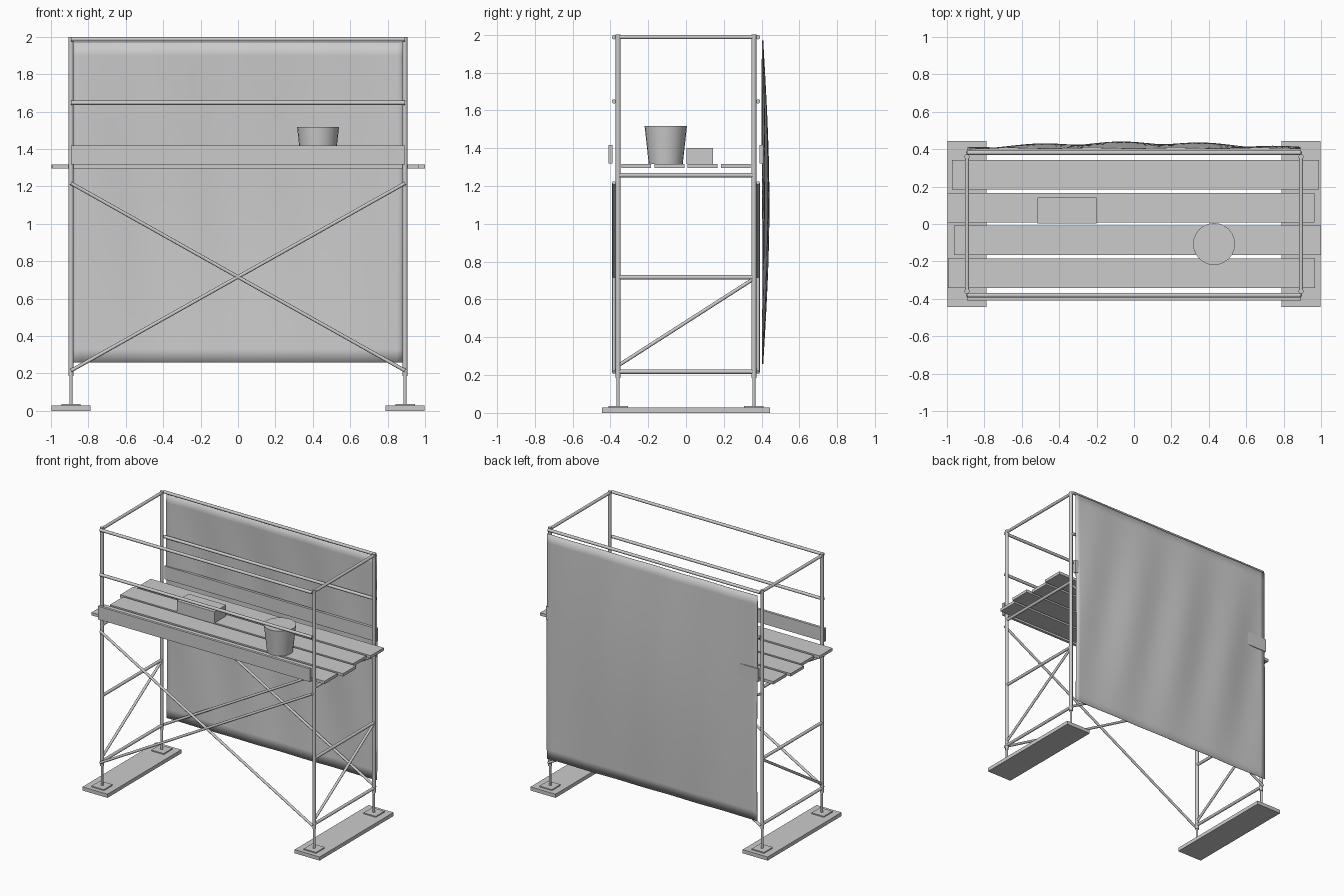
import bpy, bmesh, math
from mathutils import Vector

if "Cube" in bpy.data.objects:
    bpy.data.objects.remove(bpy.data.objects["Cube"])

PX, PY = 0.893, 0.359      # post positions


def add(name, bm, smooth=True):
    me = bpy.data.meshes.new(name)
    bmesh.ops.recalc_face_normals(bm, faces=bm.faces)
    bm.to_mesh(me)
    bm.free()
    ob = bpy.data.objects.new(name, me)
    bpy.context.collection.objects.link(ob)
    if smooth:
        bpy.ops.object.select_all(action='DESELECT')
        bpy.context.view_layer.objects.active = ob
        ob.select_set(True)
        bpy.ops.object.shade_smooth_by_angle(angle=math.radians(40))
    return ob


def tube(name, a, b, r, r2=None, n=12):
    a, b = Vector(a), Vector(b)
    d = b - a
    bm = bmesh.new()
    bmesh.ops.create_cone(bm, cap_ends=True, segments=n, radius1=r,
                          radius2=r if r2 is None else r2, depth=d.length)
    bm.transform(d.to_track_quat('Z', 'Y').to_matrix().to_4x4())
    bmesh.ops.translate(bm, verts=bm.verts, vec=(a + b) / 2)
    return add(name, bm)


def box(name, lo, hi):
    bm = bmesh.new()
    bmesh.ops.create_cube(bm, size=1)
    lo, hi = Vector(lo), Vector(hi)
    bmesh.ops.scale(bm, verts=bm.verts, vec=hi - lo)
    bmesh.ops.translate(bm, verts=bm.verts, vec=(lo + hi) / 2)
    return add(name, bm, False)


for sx, side in ((-1, "left"), (1, "right")):
    x = sx * PX
    # timber sole board under each end frame
    box(f"{side}_sole_board", (x - 0.105, -0.444, 0), (x + 0.105, 0.444, 0.028))
    # posts on screw jacks
    for sy, face in ((-1, "front"), (1, "back")):
        y = sy * PY
        tag = f"{side}_{face}"
        box(f"{tag}_base_plate", (x - 0.052, y - 0.052, 0.028), (x + 0.052, y + 0.052, 0.036))
        tube(f"{tag}_jack_screw", (x, y, 0.036), (x, y, 0.22), 0.0085)
        tube(f"{tag}_post", (x, y, 0.185), (x, y, 2.0), 0.0135)
    # end frame rungs and diagonal
    for i, z in enumerate((0.218, 0.717, 1.257, 1.988)):
        tube(f"{side}_rung_{i}", (x, -PY, z), (x, PY, z), 0.0115)
    tube(f"{side}_end_diagonal", (x, -PY, 0.25), (x, PY, 0.71), 0.0095)

for sy, face in ((-1, "front"), (1, "back")):
    # guard rails
    y = sy * 0.381
    for z, nm in ((1.647, "mid_rail"), (1.987, "top_rail")):
        tube(f"{face}_{nm}", (-PX, y, z), (PX, y, z), 0.0115)
    # cross braces
    tube(f"{face}_brace_a", (-PX, y, 0.215), (PX, y, 1.217), 0.0095)
    tube(f"{face}_brace_b", (-PX, y, 1.217), (PX, y, 0.215), 0.0095)
    # toe board
    y = sy * 0.4
    box(f"{face}_toe_board", (-PX, y - 0.01, 1.318), (PX, y + 0.01, 1.418))

# deck planks, slightly staggered
for i, (cx, cy) in enumerate(((-0.014, -0.263), (0.019, -0.087), (-0.017, 0.087), (0.007, 0.263))):
    box(f"deck_plank_{i}", (cx - 0.981, cy - 0.079, 1.295), (cx + 0.981, cy + 0.079, 1.317))

# bucket and block on the deck
tube("bucket", (0.428, -0.107, 1.317), (0.428, -0.107, 1.517), 0.09, 0.112, 24)
box("block", (-0.516, 0.003, 1.317), (-0.2, 0.142, 1.402))

# billowing sheet on the back
bm = bmesh.new()
bmesh.ops.create_grid(bm, x_segments=48, y_segments=24, size=0.5)
for v in bm.verts:
    u, t = v.co.x + 0.5, v.co.y + 0.5
    x, z = -0.885 + 1.772 * u, 0.258 + 1.712 * t
    bulge = math.sin(math.pi * t)
    y = 0.405 + 0.028 * math.sin(math.pi * u) * bulge
    y += (0.002 + 0.005 * bulge) * math.cos(14 * (x + 0.07) + 2.5 * (z - 1.1))
    v.co = (x, y, z)
sheet = add("sheet", bm)
mod = sheet.modifiers.new("thickness", 'SOLIDIFY')
mod.thickness = 0.003
mod.offset = 0
